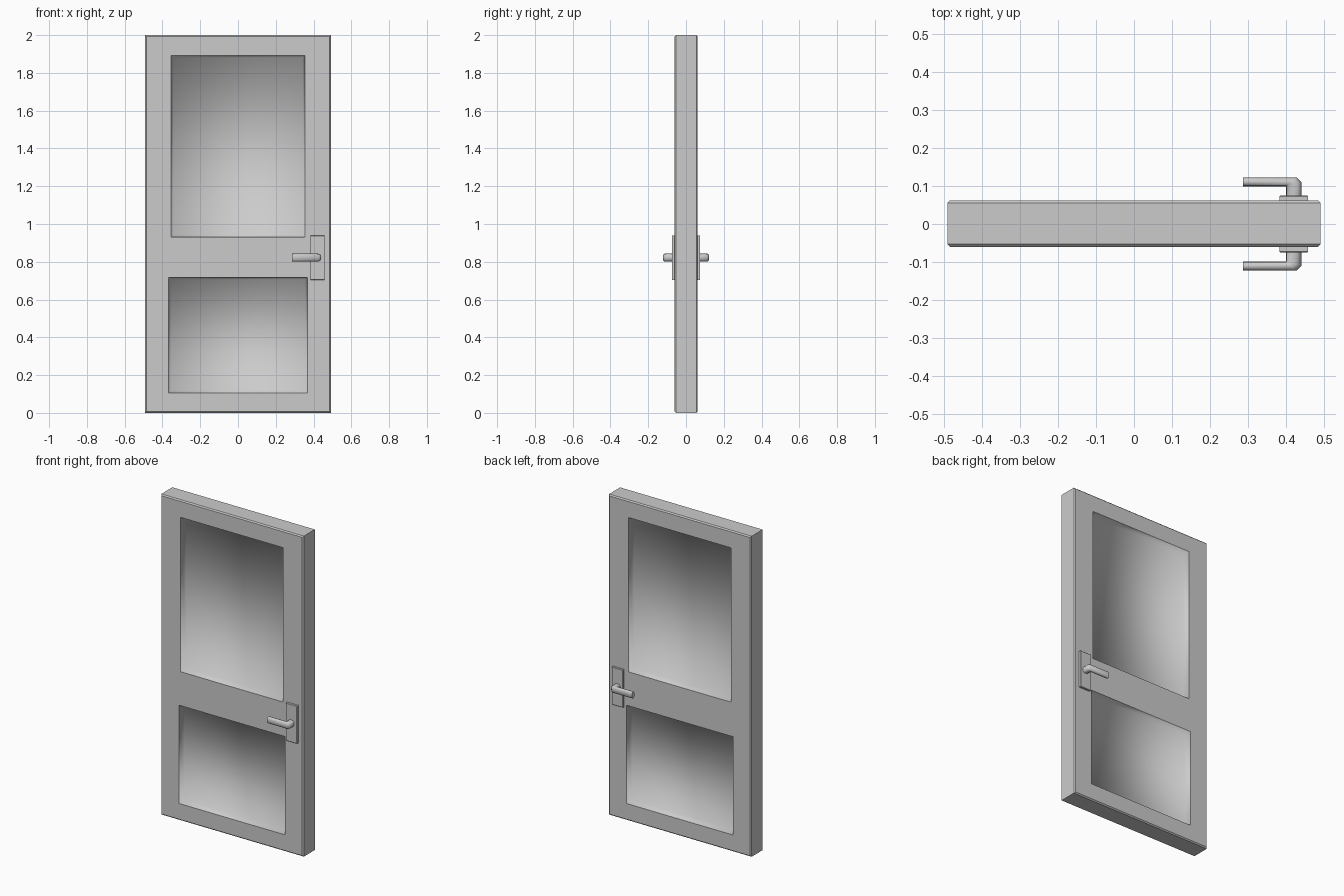
import bpy, bmesh, math

if "Cube" in bpy.data.objects:
    bpy.data.objects.remove(bpy.data.objects["Cube"])


def finish(name, bm):
    bm.normal_update()
    bmesh.ops.recalc_face_normals(bm, faces=bm.faces)
    me = bpy.data.meshes.new(name)
    bm.to_mesh(me)
    bm.free()
    ob = bpy.data.objects.new(name, me)
    bpy.context.collection.objects.link(ob)
    return ob


def activate(ob):
    bpy.ops.object.select_all(action='DESELECT')
    ob.select_set(True)
    bpy.context.view_layer.objects.active = ob


def box(x0, x1, y0, y1, z0, z1, taper=0.0):
    # box whose y1 end is narrowed on all sides by taper
    bm = bmesh.new()
    bmesh.ops.create_cube(bm, size=1)
    for v in bm.verts:
        t = taper if v.co.y > 0 else 0
        v.co = (x0 + t if v.co.x < 0 else x1 - t,
                y0 if v.co.y < 0 else y1,
                z0 + t if v.co.z < 0 else z1 - t)
    bm.normal_update()
    bmesh.ops.recalc_face_normals(bm, faces=bm.faces)
    return bm


# door slab with chamfered front and back rims
HALF, SHIFT = 0.061, 0.001
bm = box(-0.492, 0.492, SHIFT - HALF, SHIFT + HALF, 0, 2)
rim = [e for e in bm.edges if abs(e.verts[0].co.y - e.verts[1].co.y) < 1e-5]
bmesh.ops.bevel(bm, geom=rim, offset=0.007, segments=1, affect='EDGES')
door = finish("door_slab", bm)

# sunken panels with sloping sides, cut into both faces
DEPTH, SLOPE, OVER = 0.04, 0.012, 0.01
grow = SLOPE * OVER / DEPTH
for x, z0, z1 in ((0.354, 0.93, 1.893), (0.367, 0.105, 0.718)):
    for s in (-1, 1):
        cutter = finish("panel_cutter", box(
            -x - grow, x + grow, SHIFT + s * (HALF + OVER), SHIFT + s * (HALF - DEPTH),
            z0 - grow, z1 + grow, SLOPE + grow))
        cutter.hide_render = True
        activate(door)
        mod = door.modifiers.new("panel", 'BOOLEAN')
        mod.operation = 'DIFFERENCE'
        mod.solver = 'EXACT'
        mod.object = cutter
        bpy.ops.object.modifier_apply(modifier=mod.name)
        bpy.data.objects.remove(cutter)

# soft shading inside the recesses only
for p in door.data.polygons:
    c = p.center
    p.use_smooth = abs(c.x) < 0.4 and abs(c.y) < 0.055 and 0.05 < c.z < 1.95

# lever path: inner and outer (x, y) at each ring of the sweep
RINGS = [((0.40, 0.070), (0.441, 0.070)),
         ((0.40, 0.099), (0.441, 0.110)),
         ((0.40, 0.099), (0.428, 0.123)),
         ((0.287, 0.099), (0.287, 0.123))]
SIDES = 12
LEVER_Z, LEVER_R = 0.822, 0.021


def squash(v):
    # rounded-rectangle cross-section
    return math.copysign(abs(v) ** 0.8, v)


for side, s in (("front", -1), ("back", 1)):
    # backplate
    bm = box(0.383, 0.459, s * (HALF - 0.005), s * 0.075, 0.703, 0.938)
    outer = [e for e in bm.edges if all(abs(v.co.y) > 0.07 for v in e.verts)]
    bmesh.ops.bevel(bm, geom=outer, offset=0.002, segments=1, affect='EDGES')
    finish(side + "_handle_plate", bm)

    # lever
    bm = bmesh.new()
    loops = []
    for (ax, ay), (bx, by) in RINGS:
        loop = []
        for i in range(SIDES):
            a = math.tau * i / SIDES
            t = 0.5 + 0.5 * squash(math.cos(a))
            loop.append(bm.verts.new((ax + (bx - ax) * t, s * (ay + (by - ay) * t),
                                      LEVER_Z + LEVER_R * squash(math.sin(a)))))
        loops.append(loop)
    for p, q in zip(loops, loops[1:]):
        for i in range(SIDES):
            j = (i + 1) % SIDES
            bm.faces.new((p[i], p[j], q[j], q[i]))
    bm.faces.new(loops[0])
    bm.faces.new(loops[-1])
    bmesh.ops.remove_doubles(bm, verts=bm.verts, dist=1e-5)
    lever = finish(side + "_handle_lever", bm)
    activate(lever)
    bpy.ops.object.shade_smooth_by_angle(angle=math.radians(60))
